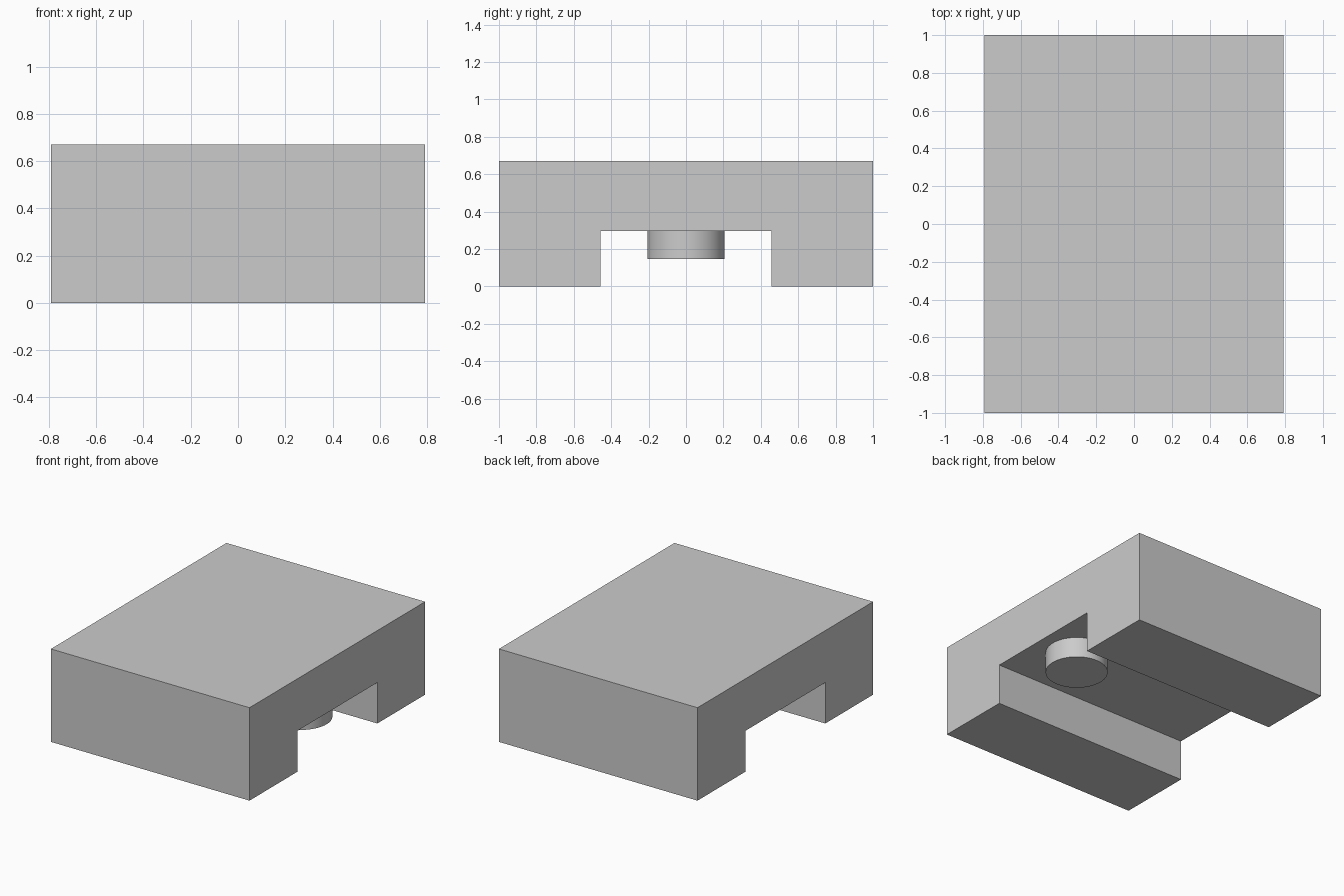
import bpy
import bmesh
import math

cube = bpy.data.objects.get("Cube")
if cube:
    bpy.data.objects.remove(cube, do_unlink=True)

HALF_WIDTH, HALF_DEPTH, HEIGHT = 0.792, 1.0, 0.67
CHANNEL_HALF, CHANNEL_TOP = 0.456, 0.295
PEG_X, PEG_RADIUS, PEG_BOTTOM = 0.5, 0.207, 0.146

# Single plain grey
grey = bpy.data.materials.new("light_grey")
grey.use_nodes = True
colour = (0.6, 0.6, 0.6, 1)
grey.diffuse_color = colour
grey.node_tree.nodes["Principled BSDF"].inputs["Base Color"].default_value = colour


def add_object(name, bm):
    bmesh.ops.recalc_face_normals(bm, faces=bm.faces)
    mesh = bpy.data.meshes.new(name)
    bm.to_mesh(mesh)
    bm.free()
    mesh.materials.append(grey)
    obj = bpy.data.objects.new(name, mesh)
    bpy.context.collection.objects.link(obj)
    return obj


# Block: channelled profile in y and z, extruded along x
half_profile = [(HALF_DEPTH, HEIGHT), (HALF_DEPTH, 0),
                (CHANNEL_HALF, 0), (CHANNEL_HALF, CHANNEL_TOP)]
profile = half_profile + [(-y, z) for y, z in reversed(half_profile)]
bm = bmesh.new()
side = bm.faces.new([bm.verts.new((-HALF_WIDTH, y, z)) for y, z in profile])
extruded = bmesh.ops.extrude_face_region(bm, geom=[side], use_keep_orig=True)
moved = [v for v in extruded["geom"] if isinstance(v, bmesh.types.BMVert)]
bmesh.ops.translate(bm, verts=moved, vec=(2 * HALF_WIDTH, 0, 0))
add_object("channel_block", bm)

# Round peg hanging from the channel ceiling near the right end
bm = bmesh.new()
bmesh.ops.create_cone(bm, cap_ends=True, segments=64, radius1=PEG_RADIUS,
                      radius2=PEG_RADIUS, depth=CHANNEL_TOP - PEG_BOTTOM)
peg = add_object("round_peg", bm)
peg.location = (PEG_X, 0, (CHANNEL_TOP + PEG_BOTTOM) / 2)
bpy.ops.object.select_all(action="DESELECT")
peg.select_set(True)
bpy.context.view_layer.objects.active = peg
bpy.ops.object.shade_smooth_by_angle(angle=math.radians(30))
